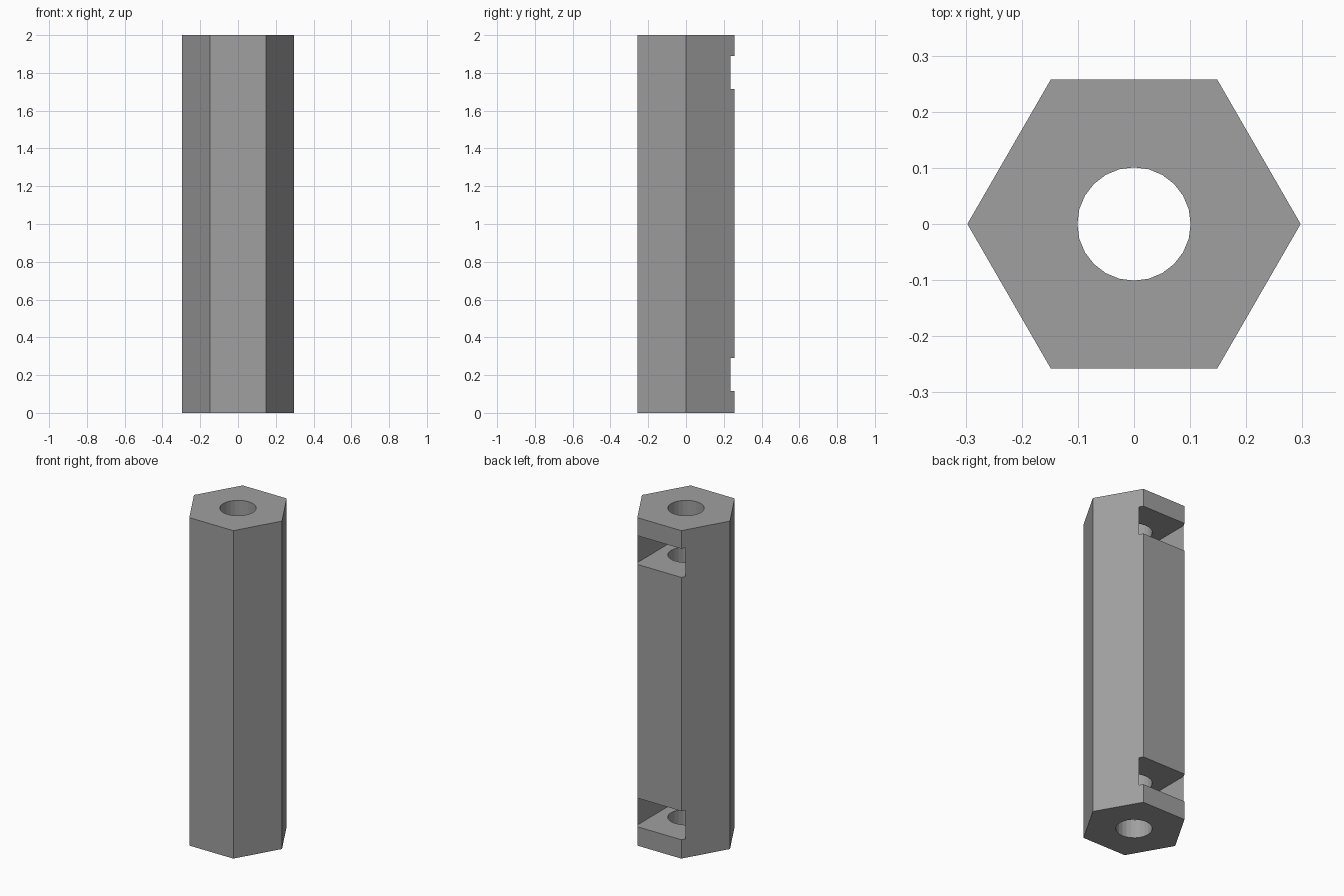
import bpy, bmesh, math

if "Cube" in bpy.data.objects:
    bpy.data.objects.remove(bpy.data.objects["Cube"])

R = 0.297            # hexagon corner radius
HOLE_R = 0.101       # bore radius
HALF_SLOT = 0.161    # half width of the nut slots


def prism(name, outline, z0, z1):
    """Extrude a flat outline from z0 to z1."""
    bm = bmesh.new()
    base = bm.faces.new([bm.verts.new((x, y, z0)) for x, y in outline])
    top = bmesh.ops.extrude_face_region(bm, geom=[base])["geom"]
    bmesh.ops.translate(bm, vec=(0, 0, z1 - z0),
                        verts=[v for v in top if isinstance(v, bmesh.types.BMVert)])
    bmesh.ops.recalc_face_normals(bm, faces=bm.faces)
    mesh = bpy.data.meshes.new(name)
    bm.to_mesh(mesh)
    bm.free()
    obj = bpy.data.objects.new(name, mesh)
    bpy.context.collection.objects.link(obj)
    return obj


def ring(radius, sides):
    return [(radius * math.cos(2 * math.pi * i / sides),
             radius * math.sin(2 * math.pi * i / sides)) for i in range(sides)]


# Hexagonal standoff body
grey = bpy.data.materials.new("grey")
grey.diffuse_color = (0.35, 0.35, 0.35, 1)
grey.use_nodes = True
grey.node_tree.nodes["Principled BSDF"].inputs["Base Color"].default_value = grey.diffuse_color
body = prism("hex_standoff", ring(R, 6), 0, 2)
body.data.materials.append(grey)

# Through bore and two nut slots open to the back
nut_r = HALF_SLOT / math.cos(math.pi / 6)
slot = [(HALF_SLOT, 0.4), (-HALF_SLOT, 0.4), (-HALF_SLOT, -nut_r / 2),
        (0, -nut_r), (HALF_SLOT, -nut_r / 2)]
cutters = [prism("bore_cutter", ring(HOLE_R, 24), -0.1, 2.1),
           prism("lower_slot_cutter", slot, 0.115, 0.29),
           prism("upper_slot_cutter", slot, 1.715, 1.89)]

for cutter in cutters:
    cutter.data.materials.append(grey)
    cutter.hide_render = True
    cutter.hide_set(True)
    cut = body.modifiers.new(cutter.name, "BOOLEAN")
    cut.operation = "DIFFERENCE"
    cut.solver = "EXACT"
    cut.object = cutter
